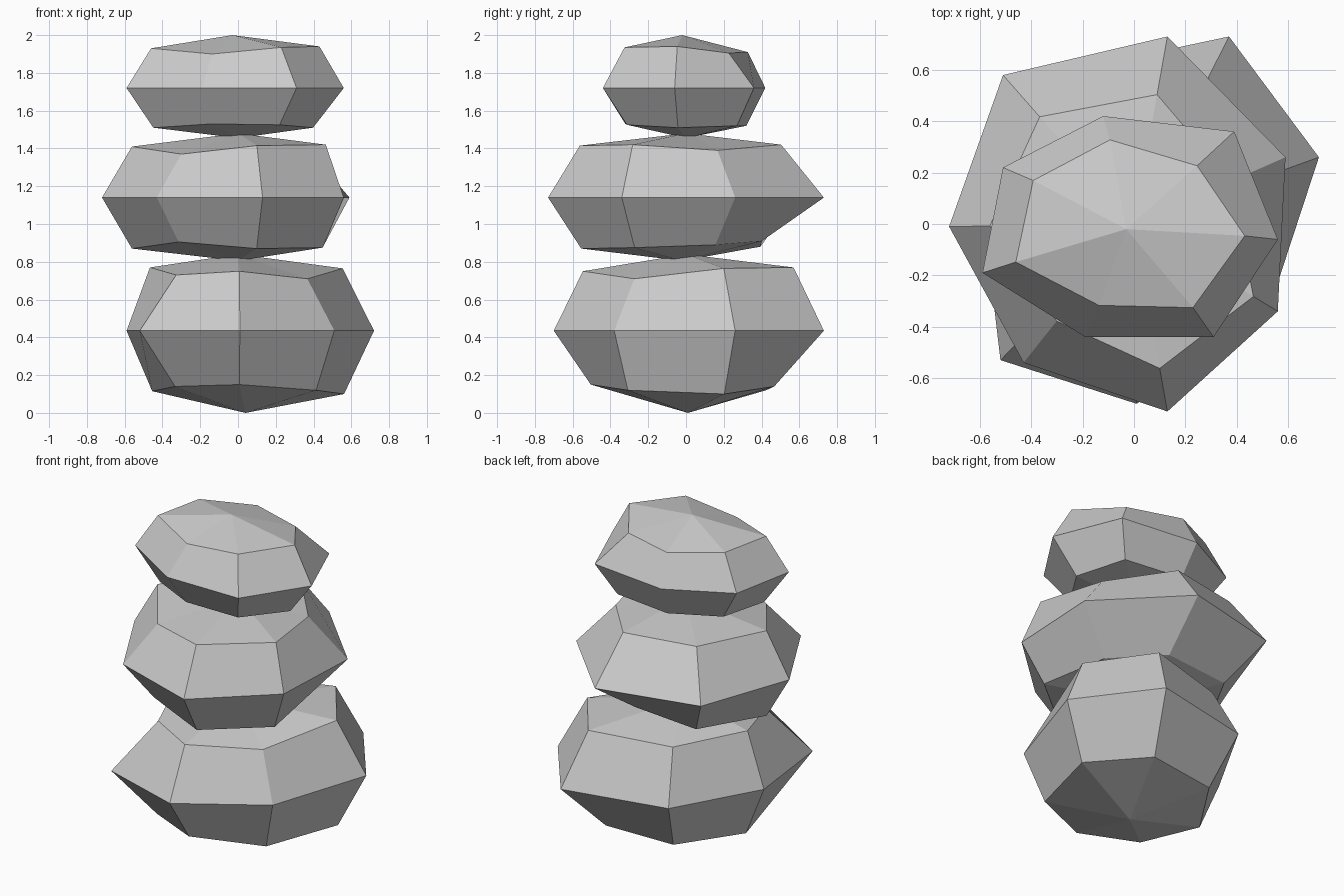
import bpy
import bmesh

if "Cube" in bpy.data.objects:
    bpy.data.objects.remove(bpy.data.objects["Cube"])


def stone(name, mid_z, outline, upper, lower, top, bottom):
    """Faceted stone: widest ring, plus (scale, z) per corner above and below, closed by two poles."""
    bm = bmesh.new()

    def inset_ring(profile):
        return [bm.verts.new((x * s, y * s, z)) for (x, y), (s, z) in zip(outline, profile)]

    rings = [
        inset_ring(lower),
        inset_ring([(1, mid_z)] * len(outline)),
        inset_ring(upper),
    ]
    top_pole, bottom_pole = bm.verts.new(top), bm.verts.new(bottom)
    n = len(outline)
    for i in range(n):
        j = (i + 1) % n
        for a, b in zip(rings, rings[1:]):
            bm.faces.new((a[i], a[j], b[j], b[i]))
        bm.faces.new((rings[2][i], rings[2][j], top_pole))
        bm.faces.new((rings[0][j], rings[0][i], bottom_pole))
    bmesh.ops.recalc_face_normals(bm, faces=bm.faces)
    mesh = bpy.data.meshes.new(name)
    bm.to_mesh(mesh)
    bm.free()
    obj = bpy.data.objects.new(name, mesh)
    bpy.context.collection.objects.link(obj)
    return obj


# Large bottom stone
stone("bottom_stone", 0.435,
      [(.72, .26), (.37, .73), (-.29, .59), (-.59, .06), (-.52, -.53), (.01, -.70), (.51, -.38)],
      [(.77, .765), (.78, .77), (.75, .75), (.79, .77), (.63, .73), (.78, .75), (.72, .71)],
      [(.78, .10), (.64, .14), (.72, .12), (.77, .115), (.64, .14), (.72, .15), (.81, .12)],
      (0, 0, .84), (.04, .01, 0))

# Wide middle stone
stone("middle_stone", 1.14,
      [(.59, .26), (.13, .73), (-.51, .58), (-.72, -.01), (-.43, -.54), (.13, -.73), (.56, -.34)],
      [(.64, 1.39), (.69, 1.42), (.72, 1.42), (.78, 1.41), (.70, 1.37), (.77, 1.415), (.83, 1.42)],
      [(.60, .89), (.55, .91), (.68, .88), (.78, .87), (.73, .905), (.76, .87), (.80, .875)],
      (0, 0, 1.48), (0, -.02, .805))

# Small top stone
stone("top_stone", 1.72,
      [(.56, -.06), (.39, .36), (-.12, .42), (-.51, .22), (-.59, -.19), (-.19, -.44), (.31, -.44)],
      [(.77, 1.94), (.63, 1.905), (.78, 1.91), (.77, 1.93), (.78, 1.93), (.72, 1.90), (.74, 1.935)],
      [(.71, 1.51), (.75, 1.52), (.76, 1.52), (.74, 1.515), (.76, 1.51), (.73, 1.53), (.71, 1.525)],
      (-.03, -.02, 2.0), (0, 0, 1.455))
